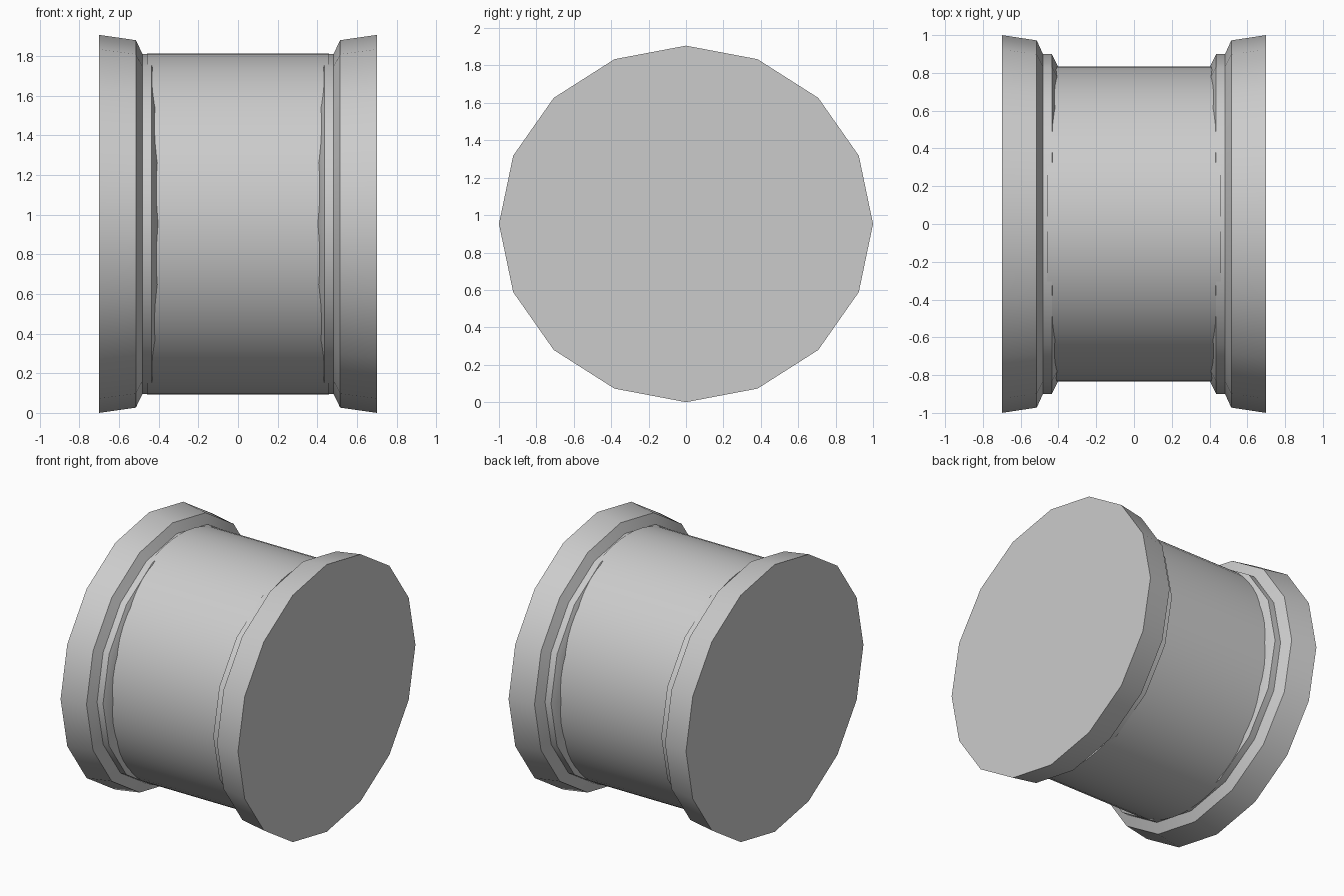
import bpy, bmesh, math

if "Cube" in bpy.data.objects:
    bpy.data.objects.remove(bpy.data.objects["Cube"])

CENTER_Z = 0.953


def lathe_x(name, profile, sides, ratio):
    """Closed elliptical lathe around x; profile = (x, y radius), ratio = z/y radius."""
    bm = bmesh.new()
    rings = []
    for x, r in profile:
        rings.append([bm.verts.new((x, r * math.sin(2 * math.pi * i / sides),
                                    CENTER_Z + r * ratio * math.cos(2 * math.pi * i / sides)))
                      for i in range(sides)])
    for a, b in zip(rings, rings[1:]):
        for i in range(sides):
            j = (i + 1) % sides
            bm.faces.new((a[i], a[j], b[j], b[i]))
    bm.faces.new(rings[0])
    bm.faces.new(rings[-1])
    bmesh.ops.recalc_face_normals(bm, faces=bm.faces)
    mesh = bpy.data.meshes.new(name)
    bm.to_mesh(mesh)
    bm.free()
    ob = bpy.data.objects.new(name, mesh)
    bpy.context.collection.objects.link(ob)
    bpy.ops.object.select_all(action='DESELECT')
    ob.select_set(True)
    bpy.context.view_layer.objects.active = ob
    bpy.ops.object.shade_smooth_by_angle(angle=math.radians(30))
    return ob


# Sixteen-sided end flanges with stepped inner collar
flange = [(0.70, 1.0), (0.515, 0.972), (0.482, 0.90), (0.435, 0.90), (0.402, 0.832)]
for side, name in ((-1, "left_flange"), (1, "right_flange")):
    lathe_x(name, [(side * x, r) for x, r in flange], 16, 0.953)

# Smooth round core, running into both collars
lathe_x("core", [(-0.46, 0.834), (0.46, 0.834)], 64, 0.86 / 0.834)
